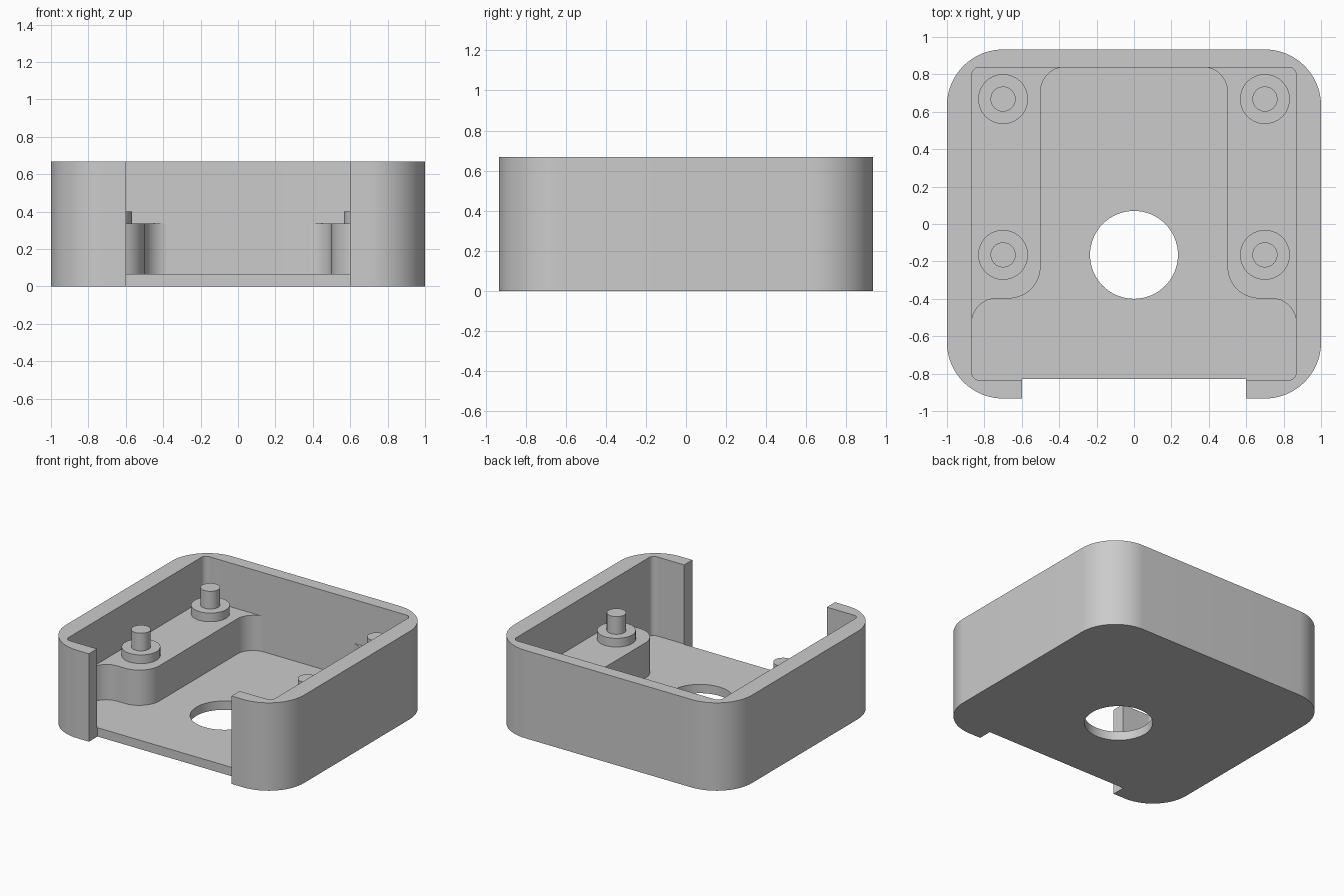
import bpy
import bmesh
from math import pi, sin, cos
from mathutils import Vector

cube = bpy.data.objects.get("Cube")
if cube:
    bpy.data.objects.remove(cube, do_unlink=True)

grey = bpy.data.materials.new("light grey plastic")
grey.use_nodes = True
colour = (0.6, 0.6, 0.6, 1)
grey.diffuse_color = colour
grey.node_tree.nodes["Principled BSDF"].inputs["Base Color"].default_value = colour

FLOOR, SHELF, RIM = 0.067, 0.335, 0.668


def rounded(corners, steps=20):
    """Outline of a right-angled polygon given as (x, y, corner radius)."""
    pts = [Vector(c[:2]) for c in corners]
    out = []
    for i, (p, c) in enumerate(zip(pts, corners)):
        r = c[2]
        if r == 0:
            out.append(p)
            continue
        u = (pts[i - 1] - p).normalized()
        v = (pts[(i + 1) % len(pts)] - p).normalized()
        for k in range(steps + 1):
            t = k / steps * pi / 2
            out.append(p + r * (u + v) - r * (v * cos(t) + u * sin(t)))
    return out


def rectangle(x, y0, y1, r=0):
    return rounded([(-x, y0, r), (x, y0, r), (x, y1, r), (-x, y1, r)])


def circle(x, y, r, n=64):
    return [Vector((x + r * cos(2 * pi * k / n), y + r * sin(2 * pi * k / n))) for k in range(n)]


def prism(name, outline, z0, z1):
    bm = bmesh.new()
    base = bm.faces.new([bm.verts.new((p.x, p.y, z0)) for p in outline])
    top = bmesh.ops.extrude_face_region(bm, geom=[base])["geom"]
    bmesh.ops.translate(bm, vec=(0, 0, z1 - z0),
                        verts=[g for g in top if isinstance(g, bmesh.types.BMVert)])
    bmesh.ops.recalc_face_normals(bm, faces=bm.faces)
    mesh = bpy.data.meshes.new(name)
    bm.to_mesh(mesh)
    bm.free()
    mesh.materials.append(grey)
    ob = bpy.data.objects.new(name, mesh)
    bpy.context.collection.objects.link(ob)
    return ob


def smooth(ob):
    bpy.ops.object.select_all(action="DESELECT")
    ob.select_set(True)
    bpy.context.view_layer.objects.active = ob
    bpy.ops.object.shade_smooth_by_angle(angle=pi / 6)


def cut(ob, cutter):
    mod = ob.modifiers.new("cut", "BOOLEAN")
    mod.operation = "DIFFERENCE"
    mod.solver = "EXACT"
    mod.object = cutter
    cutter.hide_render = True
    bpy.context.view_layer.objects.active = ob
    bpy.ops.object.modifier_apply(modifier=mod.name)
    bpy.data.objects.remove(cutter, do_unlink=True)


# Tray: rounded block, hollowed, open at the front, with a hole in the floor
tray = prism("tray", rectangle(1, -0.933, 0.933, 0.3), 0, RIM)
cut(tray, prism("cavity_cutter", rectangle(0.867, -0.835, 0.838, 0.04), FLOOR, 1))
cut(tray, prism("opening_cutter", rectangle(0.6, -1.2, -0.83), -0.5, 1.2))
cut(tray, prism("hole_cutter", circle(0, -0.165, 0.235), -0.5, 0.5))
smooth(tray)

# Side shelves with fillets into the walls, each carrying two stepped posts
shelf_corners = [(0.88, 0.85, 0), (0.367, 0.85, 0), (0.367, 0.839, 0), (0.5, 0.839, 0.133),
                 (0.5, -0.398, 0.17), (0.868, -0.398, 0.133), (0.868, -0.54, 0), (0.88, -0.54, 0)]
for side, s in (("left", 1), ("right", -1)):
    outline = rounded([(s * x, y, r) for x, y, r in shelf_corners])
    smooth(prism(side + "_shelf", outline, FLOOR - 0.02, SHELF))
    for end, y in (("back", 0.668), ("front", -0.165)):
        smooth(prism(f"{end}_{side}_boss", circle(s * 0.7, y, 0.133), SHELF - 0.02, 0.401))
        smooth(prism(f"{end}_{side}_pin", circle(s * 0.7, y, 0.067), 0.39, 0.535))
